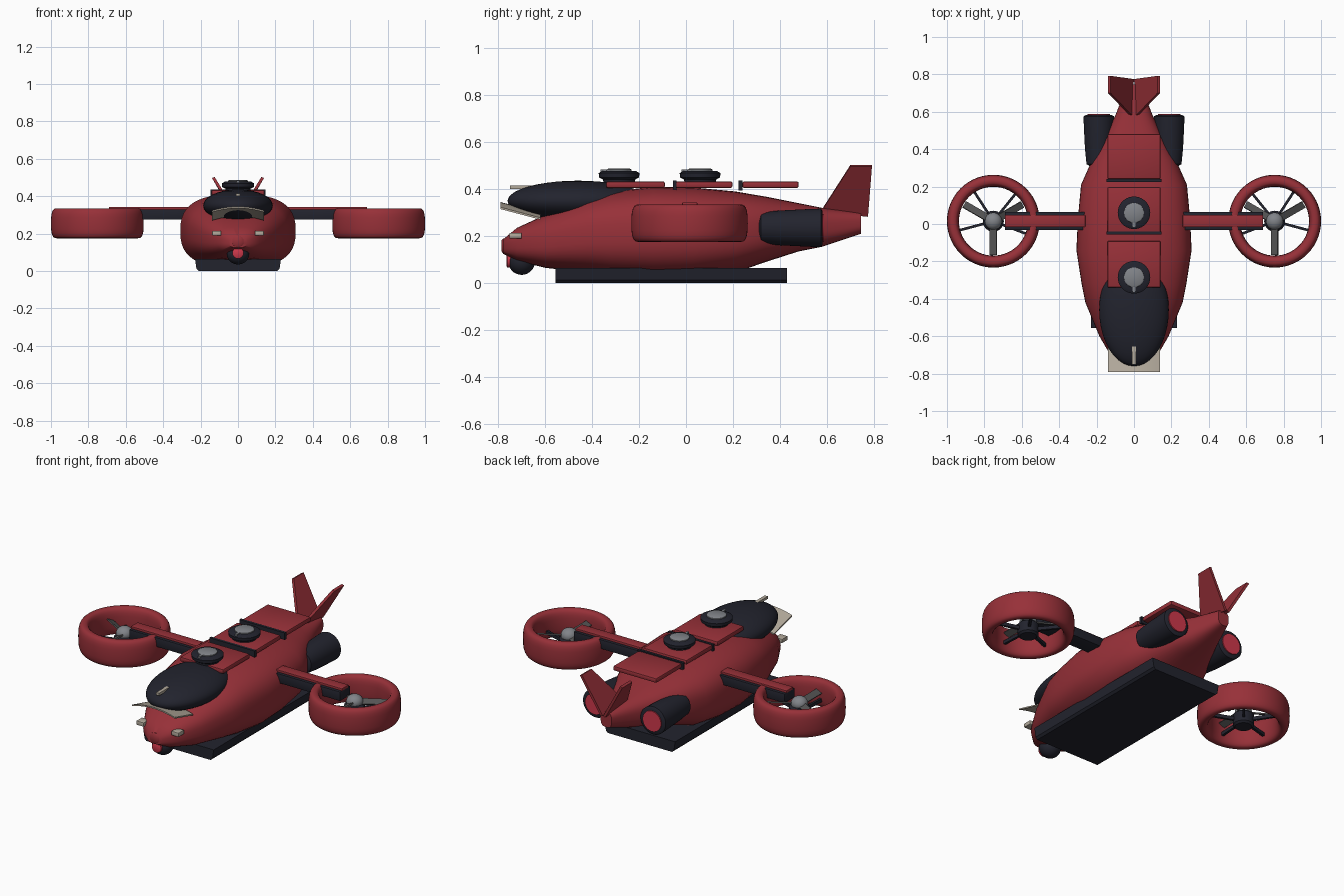
import bpy, bmesh, math
from math import sin, cos, pi, radians
from mathutils import Matrix, Vector

cube = bpy.data.objects.get("Cube")
if cube:
    bpy.data.objects.remove(cube, do_unlink=True)


def material(name, r, g, b):
    m = bpy.data.materials.new(name)
    m.use_nodes = True
    m.diffuse_color = (r, g, b, 1)
    m.node_tree.nodes["Principled BSDF"].inputs["Base Color"].default_value = (r, g, b, 1)
    return m


RED = material("hull red", 0.31, 0.03, 0.04)
DARK = material("dark navy", 0.016, 0.017, 0.027)
GREY = material("mid grey", 0.22, 0.23, 0.25)
METAL = material("gunmetal", 0.09, 0.09, 0.09)
BEIGE = material("beige", 0.45, 0.40, 0.33)
LAMP = material("lamp red", 0.62, 0.04, 0.07)


def finish(name, bm, mat, angle=40):
    bmesh.ops.recalc_face_normals(bm, faces=bm.faces)
    mesh = bpy.data.meshes.new(name)
    bm.to_mesh(mesh)
    bm.free()
    mesh.materials.append(mat)
    ob = bpy.data.objects.new(name, mesh)
    bpy.context.collection.objects.link(ob)
    bpy.ops.object.select_all(action='DESELECT')
    ob.select_set(True)
    bpy.context.view_layer.objects.active = ob
    bpy.ops.object.shade_smooth_by_angle(angle=radians(angle))
    return ob


def loft(name, rings, mat, loop=False, angle=40):
    """Skin a list of closed rings, capped unless looped."""
    bm = bmesh.new()
    rows = [[bm.verts.new(p) for p in ring] for ring in rings]
    n = len(rows[0])
    pairs = list(zip(rows, rows[1:])) + ([(rows[-1], rows[0])] if loop else [])
    for a, b in pairs:
        for i in range(n):
            j = (i + 1) % n
            bm.faces.new((a[i], a[j], b[j], b[i]))
    if not loop:
        bm.faces.new(rows[0])
        bm.faces.new(rows[-1])
    return finish(name, bm, mat, angle)


def lathe(name, profile, place, mat, axis='Z', loop=False, n=40):
    """Turn (radius, height) points about Z or Y, at a place."""
    def point(r, h, a):
        p = (r * cos(a), r * sin(a), h) if axis == 'Z' else (r * cos(a), h, r * sin(a))
        return Vector(p) + Vector(place)
    rings = [[point(r, h, 2 * pi * i / n) for i in range(n)] for r, h in profile]
    return loft(name, rings, mat, loop)


def box(name, lo, hi, mat, bevel=0.0, turn=None):
    lo, hi = Vector(lo), Vector(hi)
    bm = bmesh.new()
    bmesh.ops.create_cube(bm, size=1)
    bmesh.ops.scale(bm, vec=hi - lo, verts=bm.verts)
    bmesh.ops.translate(bm, vec=(lo + hi) / 2, verts=bm.verts)
    if bevel:
        bmesh.ops.bevel(bm, geom=bm.edges[:], offset=bevel, segments=2, affect='EDGES', profile=0.5)
    if turn:
        bmesh.ops.transform(bm, matrix=turn, verts=bm.verts)
    return finish(name, bm, mat, 30)


def ellipsoid(name, place, size, mat):
    bm = bmesh.new()
    bmesh.ops.create_uvsphere(bm, u_segments=40, v_segments=20, radius=1)
    bmesh.ops.scale(bm, vec=size, verts=bm.verts)
    bmesh.ops.translate(bm, vec=place, verts=bm.verts)
    return finish(name, bm, mat)


def power(v, e):
    return math.copysign(abs(v) ** e, v)


# Hull: stations of y, half width, bottom, top
stations = [(-0.78, 0.05, 0.125, 0.185), (-0.72, 0.115, 0.095, 0.235), (-0.60, 0.185, 0.065, 0.29),
            (-0.42, 0.26, 0.045, 0.365), (-0.32, 0.28, 0.03, 0.39), (-0.14, 0.308, 0.018, 0.41),
            (0.03, 0.3, 0.02, 0.407), (0.21, 0.283, 0.045, 0.39), (0.34, 0.225, 0.09, 0.368),
            (0.48, 0.15, 0.135, 0.34), (0.58, 0.1, 0.155, 0.32), (0.745, 0.036, 0.21, 0.3)]
hull = []
for y, w, lo, hi in stations:
    e = 2 / 2.7
    hull.append([(w * power(cos(t), e), y, (lo + hi) / 2 + (hi - lo) / 2 * power(sin(t), e))
                 for t in (2 * pi * i / 48 for i in range(48))])
loft("hull", hull, RED, angle=50)
lathe("nose_cap", [(0.032, 0.02), (0.032, -0.004), (0.024, -0.01)], (0, -0.775, 0.158), RED, 'Y')

# Belly plate, wider at the top
loft("belly_plate", [[(s * w, y, z) for s, y in ((-1, -0.555), (1, -0.555), (1, 0.43), (-1, 0.43))]
                     for w, z in ((0.21, 0), (0.222, 0.012), (0.23, 0.065))], DARK, angle=20)

# Canopy, visor and probe
ellipsoid("canopy", (0, -0.46, 0.35), (0.186, 0.3, 0.086), DARK)
visor = []
for i in range(13):
    x = -0.14 + 0.28 * i / 12
    z = 0.345 - 0.022 * (x / 0.14) ** 2
    visor.append([(x, -0.79, z), (x, -0.62, z - 0.045), (x, -0.62, z - 0.053), (x, -0.79, z - 0.008)])
loft("visor", visor, BEIGE)
box("probe", (-0.01, -0.75, 0.4), (0.01, -0.64, 0.415), BEIGE)

# Chin lamp
ellipsoid("chin_pod", (0, -0.70, 0.092), (0.06, 0.057, 0.057), DARK)
lathe("chin_lamp", [(0.03, 0.02), (0.03, -0.004), (0.024, -0.008)], (0, -0.757, 0.096), LAMP, 'Y')

# Roof hatches, gap bars and turrets
for label, y0, y1 in (("front", -0.34, -0.09), ("middle", -0.055, 0.198), ("rear", 0.24, 0.48)):
    box(label + "_hatch", (-0.142, y0, 0.405), (0.142, y1, 0.433), RED, 0.008)
for label, y in (("front", -0.048), ("rear", 0.232)):
    box(label + "_roof_bar", (-0.148, y - 0.008, 0.395), (0.148, y + 0.008, 0.436), DARK)
for label, y in (("front", -0.285), ("rear", 0.06)):
    lathe(label + "_turret", [(0.066, 0.42), (0.068, 0.44), (0.085, 0.45), (0.087, 0.468), (0.07, 0.478)],
          (0, y, 0), DARK)
    lathe(label + "_turret_cap", [(0.055, 0.47), (0.053, 0.483), (0.046, 0.487)], (0, y, 0), GREY)
    box(label + "_turret_pin", (-0.007, y - 0.08, 0.47), (0.007, y - 0.04, 0.483), GREY)

for s, side in ((1, "left_"), (-1, "right_")):
    # Headlamp
    x0, x1 = sorted((s * 0.09, s * 0.138))
    box(side + "headlamp", (x0, -0.752, 0.19), (x1, -0.70, 0.214), BEIGE, 0.003)

    # Rear engine with glowing exhaust
    lathe(side + "engine", [(0.05, 0.31), (0.066, 0.32), (0.074, 0.4), (0.08, 0.52), (0.082, 0.575), (0.07, 0.582)],
          (s * 0.188, 0, 0.235), DARK, 'Y')
    lathe(side + "exhaust", [(0.06, 0.57), (0.06, 0.588)], (s * 0.188, 0, 0.235), LAMP, 'Y')

    # Tail fin leaning outward
    outline = [(0.575, 0.305, 0.012), (0.70, 0.5, 0.132), (0.792, 0.5, 0.132), (0.775, 0.285, 0.008)]
    loft(side + "tail_fin", [[(s * (x + d), y, z - d * 0.4) for y, z, x in outline] for d in (-0.007, 0.007)],
         RED, angle=20)

    # Arm with its top strip
    x0, x1 = sorted((s * 0.26, s * 0.69))
    box(side + "arm", (x0, -0.032, 0.275), (x1, 0.064, 0.33), DARK, 0.004)
    box(side + "arm_strip", (x0, -0.016, 0.328), (x1, 0.048, 0.343), RED, 0.003)

    # Ducted fan
    hub = Vector((s * 0.752, 0.015, 0))
    section = [(0.216 + 0.032 * power(cos(t), 0.7), 0.255 + 0.08 * power(sin(t), 0.7))
               for t in (2 * pi * i / 24 for i in range(24))]
    lathe(side + "duct", section, hub, RED, loop=True, n=56)
    lathe(side + "fan_motor", [(0.045, 0.185), (0.056, 0.195), (0.056, 0.255), (0.045, 0.265)], hub, DARK)
    ellipsoid(side + "fan_hub", hub + Vector((0, 0, 0.275)), (0.046, 0.046, 0.04), GREY)
    for k in range(3):
        turn = (Matrix.Translation(hub + Vector((0, 0, 0.275))) @ Matrix.Rotation(radians(30 + 120 * k), 4, 'Z')
                @ Matrix.Rotation(radians(25), 4, 'X'))
        box(f"{side}blade_{k + 1}", (0.03, -0.02, -0.004), (0.18, 0.02, 0.004), METAL, turn=turn)
    for k in range(5):
        a = radians(195 + 72 * k)
        turn = Matrix.Translation(hub) @ Matrix.Rotation(a if s < 0 else pi - a, 4, 'Z')
        box(f"{side}strut_{k + 1}", (0.04, -0.007, 0.215), (0.2, 0.007, 0.235), DARK, turn=turn)
